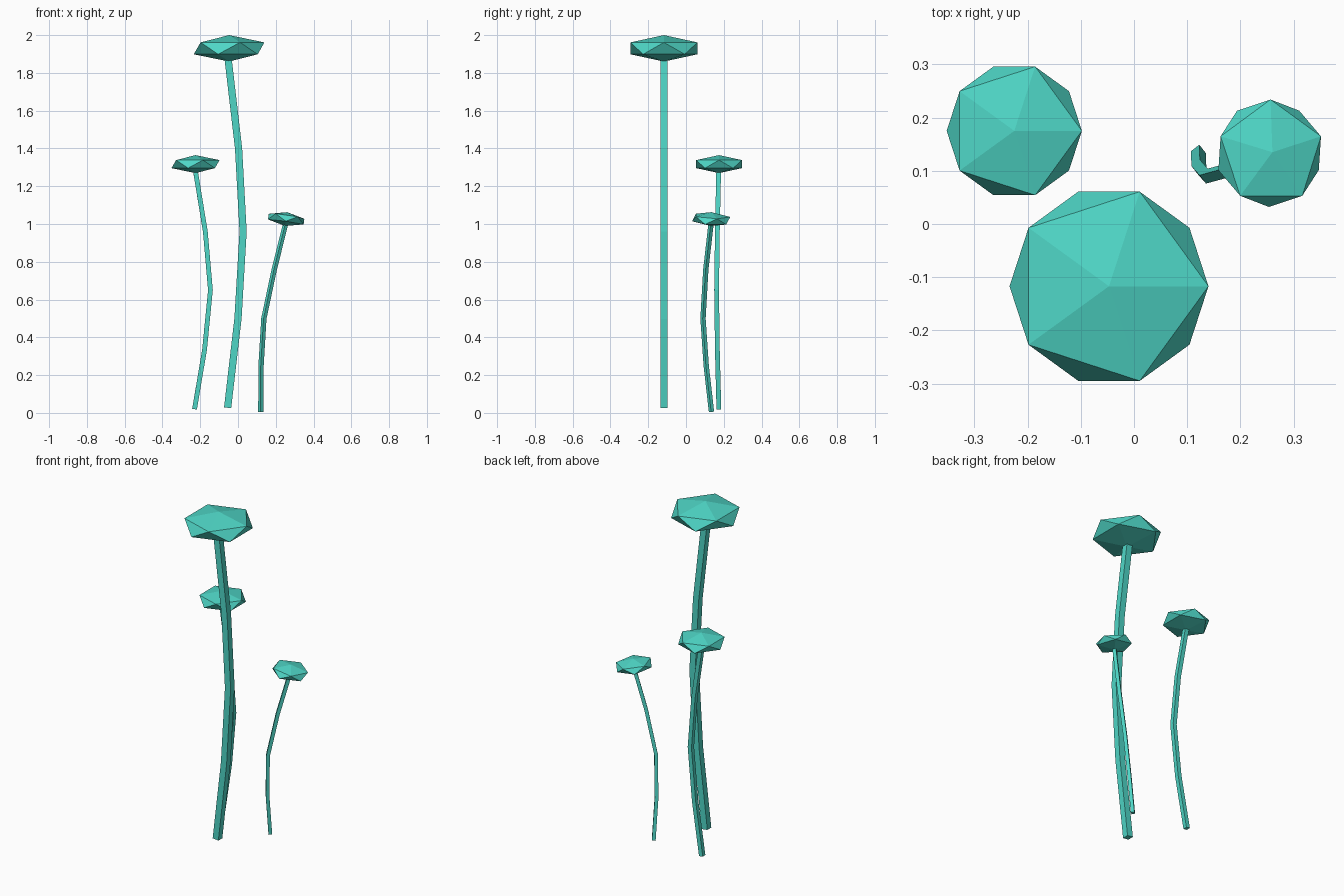
import bpy, bmesh, math
from mathutils import Vector, Matrix

if "Cube" in bpy.data.objects:
    bpy.data.objects.remove(bpy.data.objects["Cube"])

mat = bpy.data.materials.new("turquoise")
mat.diffuse_color = (0.077, 0.672, 0.565, 1)
mat.use_nodes = True
mat.node_tree.nodes["Principled BSDF"].inputs["Base Color"].default_value = mat.diffuse_color


def finish(name, bm):
    bmesh.ops.recalc_face_normals(bm, faces=bm.faces)
    me = bpy.data.meshes.new(name)
    bm.to_mesh(me)
    bm.free()
    me.materials.append(mat)
    bpy.context.collection.objects.link(bpy.data.objects.new(name, me))


# Square stem swept along a bent path
def stem(name, path, side, turn):
    bm = bmesh.new()
    pts = [Vector(p) for p in path]
    rings = []
    for i, p in enumerate(pts):
        t = (pts[min(i + 1, len(pts) - 1)] - pts[max(i - 1, 0)]).normalized()
        u = Vector((math.cos(turn), math.sin(turn), 0))
        u = (u - t * u.dot(t)).normalized()
        v = t.cross(u)
        h = side / 2
        rings.append([bm.verts.new(p + u * a * h + v * b * h)
                      for a, b in ((-1, -1), (1, -1), (1, 1), (-1, 1))])
    for a, b in zip(rings, rings[1:]):
        for k in range(4):
            n = (k + 1) % 4
            bm.faces.new((a[k], a[n], b[n], b[k]))
    bm.faces.new(rings[0][::-1])
    bm.faces.new(rings[-1])
    finish(name, bm)


# Flattened icosahedron cap
def cap(name, centre, radius, half_height, turn=0, tilt_x=0, tilt_y=0):
    bm = bmesh.new()
    m = (Matrix.Translation(centre)
         @ Matrix.Rotation(math.radians(tilt_y), 4, 'Y')
         @ Matrix.Rotation(math.radians(tilt_x), 4, 'X')
         @ Matrix.Rotation(math.radians(turn), 4, 'Z')
         @ Matrix.Diagonal((radius, radius, half_height, 1)))
    bmesh.ops.create_icosphere(bm, subdivisions=1, radius=1, matrix=m)
    finish(name, bm)


# Tall mushroom
stem("tall_stem", [(-0.055, -0.117, 0.027), (0.0, -0.117, 0.5), (0.027, -0.117, 0.96),
                   (0.003, -0.117, 1.4), (-0.053, -0.117, 1.88)], 0.038, 0)
cap("tall_cap", (-0.047, -0.117, 1.93), 0.209, 0.07)

# Middle mushroom
stem("middle_stem", [(-0.23, 0.174, 0.02), (-0.177, 0.166, 0.335), (-0.146, 0.162, 0.65),
                     (-0.173, 0.166, 0.96), (-0.226, 0.173, 1.285)], 0.025, 0)
cap("middle_cap", (-0.225, 0.175, 1.317), 0.142, 0.0476)

# Small leaning mushroom
stem("small_stem", [(0.121, 0.135, 0.005), (0.122, 0.107, 0.25), (0.137, 0.09, 0.5),
                    (0.192, 0.105, 0.76), (0.253, 0.133, 1.005)], 0.02, math.radians(38))
cap("small_cap", (0.255, 0.133, 1.026), 0.112, 0.037, 18, -3, 8)
